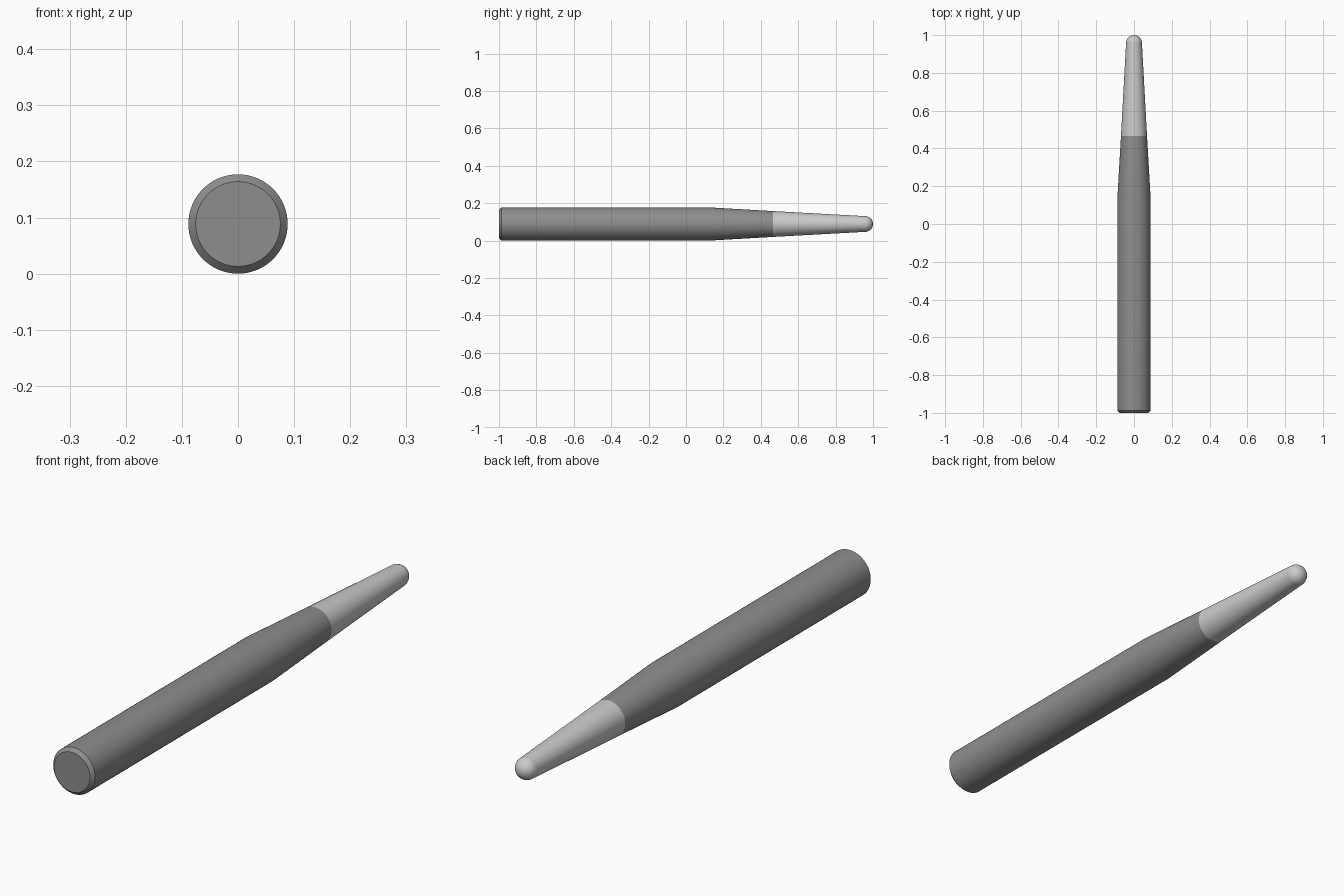
import bpy, bmesh, math

if "Cube" in bpy.data.objects:
    bpy.data.objects.remove(bpy.data.objects["Cube"])

R = 0.0885          # barrel radius; axis sits one radius above the ground
SEGMENTS = 64


def lathe(name, profile):
    """Revolve (y, radius) points about the lengthwise axis."""
    bm = bmesh.new()
    rings = []
    for y, r in profile:
        if r < 1e-6:
            rings.append([bm.verts.new((0, y, R))])
            continue
        angles = [2 * math.pi * i / SEGMENTS for i in range(SEGMENTS)]
        rings.append([bm.verts.new((r * math.cos(a), y, R + r * math.sin(a))) for a in angles])
    for a, b in zip(rings, rings[1:]):
        for i in range(SEGMENTS):
            j = (i + 1) % SEGMENTS
            if len(b) == 1:
                bm.faces.new((a[i], a[j], b[0]))
            else:
                bm.faces.new((a[i], a[j], b[j], b[i]))
    # flat caps on open ends
    for ring in (rings[0], rings[-1]):
        if len(ring) > 1:
            bm.faces.new(ring)
    bmesh.ops.recalc_face_normals(bm, faces=bm.faces)
    mesh = bpy.data.meshes.new(name)
    bm.to_mesh(mesh)
    bm.free()
    obj = bpy.data.objects.new(name, mesh)
    bpy.context.collection.objects.link(obj)
    bpy.ops.object.select_all(action='DESELECT')
    obj.select_set(True)
    bpy.context.view_layer.objects.active = obj
    bpy.ops.object.shade_smooth_by_angle(angle=math.radians(30))
    return obj


# dark grip: chamfered end, straight barrel, start of the taper
JOINT = (0.465, 0.069)
handle = lathe("handle", [(-1.0, 0.0755), (-0.987, R), (0.13, R), JOINT])
dark = bpy.data.materials.new("dark_grey")
dark.diffuse_color = (0.27, 0.27, 0.27, 1)
dark.use_nodes = True
dark.node_tree.nodes["Principled BSDF"].inputs["Base Color"].default_value = dark.diffuse_color
handle.data.materials.append(dark)

# pale tip: rest of the taper, ending in a rounded nose
NOSE = 0.042
nose = [(1.0 - NOSE + NOSE * math.sin(t), NOSE * math.cos(t))
        for t in (math.pi / 2 * i / 12 for i in range(13))]
lathe("tip", [JOINT] + nose)
